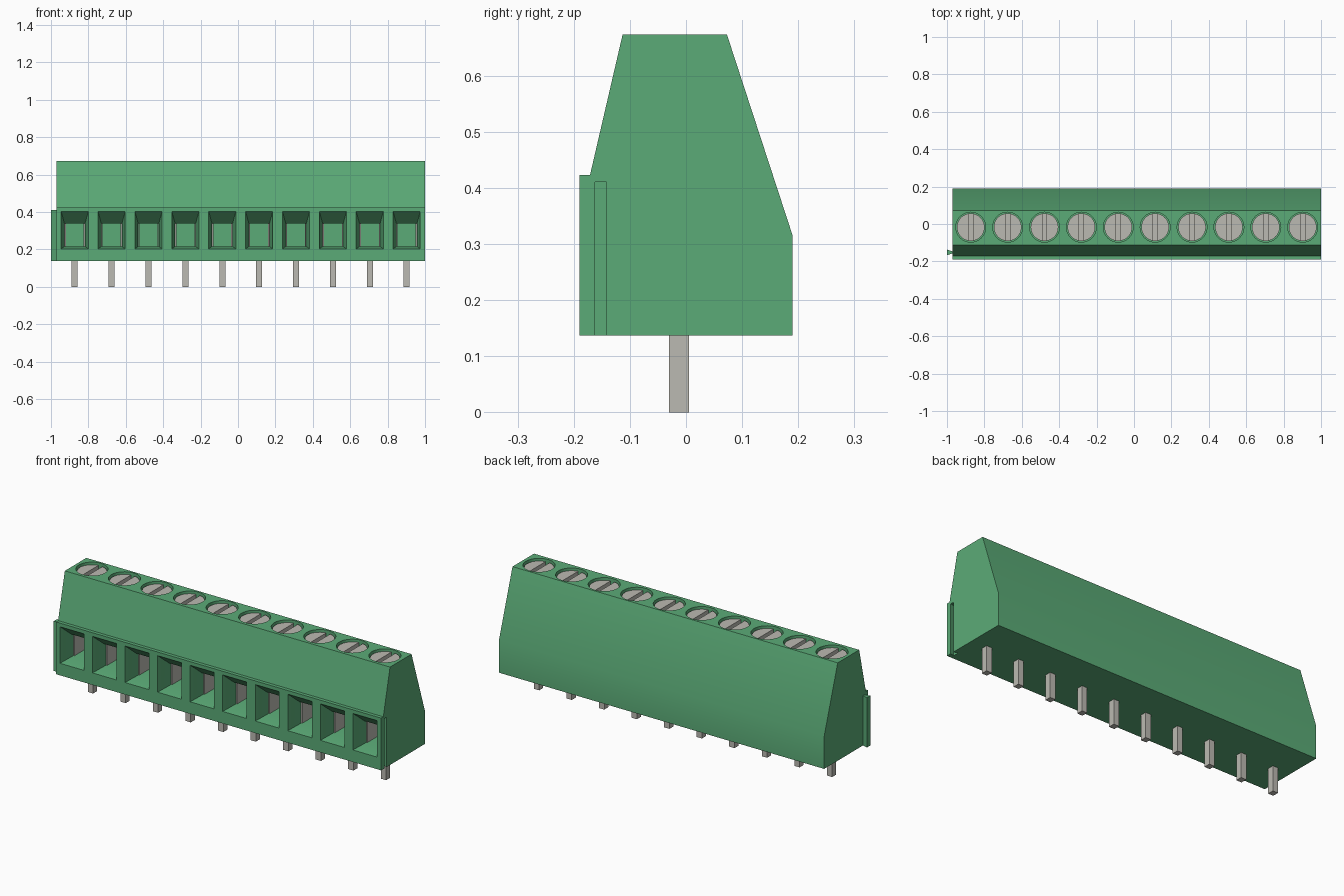
import bpy, bmesh, math

cube = bpy.data.objects.get("Cube")
if cube:
    bpy.data.objects.remove(cube, do_unlink=True)


def material(name, rgb, rough):
    m = bpy.data.materials.new(name)
    m.use_nodes = True
    m.diffuse_color = (*rgb, 1)
    b = m.node_tree.nodes["Principled BSDF"]
    b.inputs["Base Color"].default_value = (*rgb, 1)
    b.inputs["Roughness"].default_value = rough
    return m


GREEN = material("green plastic", (0.105, 0.410, 0.185), 0.6)
METAL = material("grey metal", (0.50, 0.49, 0.445), 0.5)

COUNT, PITCH, MID = 10, 0.1972, 0.0145
X0, X1 = -0.97, 1.0
CENTRES = [MID + (i - (COUNT - 1) / 2) * PITCH for i in range(COUNT)]
SCREW_Y, TOP = -0.017, 0.673


def add_loft(bm, rings):
    """Closed solid through a list of rings with equal point counts."""
    loops = [[bm.verts.new(p) for p in r] for r in rings]
    for a, b in zip(loops, loops[1:]):
        n = len(a)
        for i in range(n):
            bm.faces.new((a[i], a[(i + 1) % n], b[(i + 1) % n], b[i]))
    bm.faces.new(loops[0][::-1])
    bm.faces.new(loops[-1])


def add_box(bm, x0, x1, y0, y1, z0, z1):
    add_loft(bm, [[(x0, y0, z), (x1, y0, z), (x1, y1, z), (x0, y1, z)]
                  for z in (z0, z1)])


def add_cylinder(bm, x, y, r, z0, z1, n=32):
    add_loft(bm, [[(x + r * math.cos(2 * math.pi * i / n),
                    y + r * math.sin(2 * math.pi * i / n), z) for i in range(n)]
                  for z in (z0, z1)])


def make(name, bm, mat):
    bmesh.ops.recalc_face_normals(bm, faces=bm.faces)
    me = bpy.data.meshes.new(name)
    bm.to_mesh(me)
    bm.free()
    me.materials.append(mat)
    ob = bpy.data.objects.new(name, me)
    bpy.context.collection.objects.link(ob)
    return ob


def cut(ob, cutter):
    """Subtract the cutter, keep the result and drop the helper."""
    cutter.hide_render = True
    mod = ob.modifiers.new("cut", 'BOOLEAN')
    mod.object, mod.operation, mod.solver = cutter, 'DIFFERENCE', 'EXACT'
    dg = bpy.context.evaluated_depsgraph_get()
    me = bpy.data.meshes.new_from_object(ob.evaluated_get(dg))
    ob.modifiers.clear()
    ob.data = me
    bpy.data.objects.remove(cutter, do_unlink=True)


# Housing: side profile extruded along x
profile = [(-0.19, 0.137), (0.19, 0.137), (0.19, 0.315), (0.073, TOP),
           (-0.113, TOP), (-0.171, 0.423), (-0.19, 0.423)]
bm = bmesh.new()
add_loft(bm, [[(x, y, z) for y, z in profile] for x in (X0, X1)])
housing = make("housing", bm, GREEN)

# Wire entries (funnel, then straight chamber), screw wells, end groove
bm = bmesh.new()
for cx in CENTRES:
    rings = []
    for y, w, z0, z1 in ((-0.21, 0.0725, 0.203, 0.403), (-0.19, 0.0725, 0.203, 0.403),
                         (-0.115, 0.055, 0.215, 0.338), (0.06, 0.055, 0.215, 0.338)):
        rings.append([(cx - w, y, z0), (cx + w, y, z0), (cx + w, y, z1), (cx - w, y, z1)])
    add_loft(bm, rings)
    add_cylinder(bm, cx, SCREW_Y, 0.08, TOP - 0.05, TOP + 0.05)
add_loft(bm, [[(X1 + 0.001, -0.162, z), (X1 + 0.001, -0.142, z),
               (X1 - 0.023, -0.136, z), (X1 - 0.023, -0.168, z)] for z in (0.1, 0.41)])
cut(housing, make("housing_cutter", bm, GREEN))

# Dovetail rib on the right end
bm = bmesh.new()
add_loft(bm, [[(X0 + 0.002, -0.157, z), (X0 + 0.002, -0.147, z),
               (-1.0, -0.137, z), (-1.0, -0.167, z)] for z in (0.137, 0.41)])
make("dovetail_rib", bm, GREEN)

# Slotted screws sunk into their wells
bm = bmesh.new()
slots = bmesh.new()
for cx in CENTRES:
    add_cylinder(bm, cx, SCREW_Y, 0.074, TOP - 0.05, TOP - 0.012)
    add_box(slots, cx - 0.012, cx + 0.012, SCREW_Y - 0.1, SCREW_Y + 0.1,
            TOP - 0.032, TOP + 0.02)
screws = make("screws", bm, METAL)
cut(screws, make("slot_cutter", slots, METAL))

# Clamp plates lining both sides of each chamber
bm = bmesh.new()
for cx in CENTRES:
    for s in (-1, 1):
        add_box(bm, *sorted((cx + s * 0.048, cx + s * 0.0545)), -0.10, 0.059, 0.216, 0.337)
make("clamp_plates", bm, METAL)

# Solder pins
bm = bmesh.new()
for cx in CENTRES:
    add_box(bm, cx - 0.016, cx + 0.016, -0.03, 0.005, 0.0, 0.15)
make("solder_pins", bm, METAL)

# Smooth round walls, keep edges sharp
bpy.ops.object.select_all(action='DESELECT')
for ob in (housing, screws):
    ob.select_set(True)
bpy.context.view_layer.objects.active = housing
bpy.ops.object.shade_smooth_by_angle(angle=math.radians(20))
